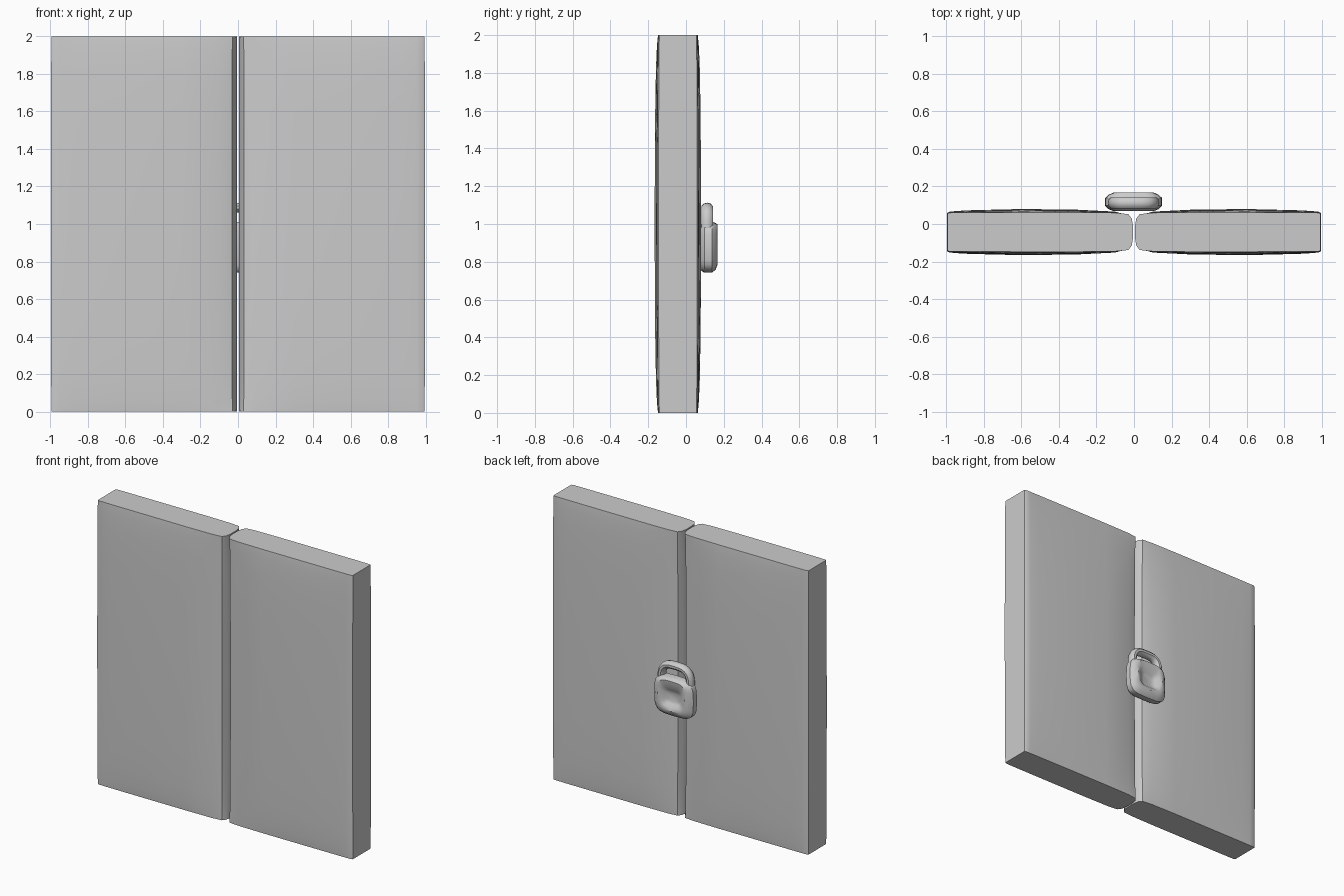
import bpy, bmesh, math

if "Cube" in bpy.data.objects:
    bpy.data.objects.remove(bpy.data.objects["Cube"])

YC = -0.043  # mid-plane of the doors


def loft(name, rings):
    """Skin closed rings of points and cap both ends."""
    bm = bmesh.new()
    loops = [[bm.verts.new(p) for p in ring] for ring in rings]
    n = len(loops[0])
    for a, b in zip(loops, loops[1:]):
        for i in range(n):
            j = (i + 1) % n
            bm.faces.new((a[i], a[j], b[j], b[i]))
    bm.faces.new(loops[0])
    bm.faces.new(loops[-1])
    bmesh.ops.recalc_face_normals(bm, faces=bm.faces)
    mesh = bpy.data.meshes.new(name)
    bm.to_mesh(mesh)
    bm.free()
    obj = bpy.data.objects.new(name, mesh)
    bpy.context.collection.objects.link(obj)
    smooth(obj)
    return obj


def smooth(obj):
    bpy.ops.object.select_all(action='DESELECT')
    obj.select_set(True)
    bpy.context.view_layer.objects.active = obj
    bpy.ops.object.shade_smooth_by_angle(angle=math.radians(35))


# Door leaf half-profiles: distance from the centre gap, half thickness
END = [(0.994, 0.098), (0.985, 0.103), (0.95, 0.104), (0.88, 0.105), (0.6, 0.106),
       (0.3, 0.106), (0.1, 0.103), (0.03, 0.095), (0.012, 0.07), (0.005, 0.03)]
MID = [(0.996, 0.102), (0.985, 0.108), (0.95, 0.112), (0.88, 0.116), (0.6, 0.123),
       (0.3, 0.119), (0.1, 0.109), (0.032, 0.088), (0.018, 0.055), (0.004, 0.02)]
LEVELS = [(0.0, -0.06), (0.012, 0.03), (0.06, 0.3), (0.18, 0.6), (0.4, 0.82), (0.7, 0.95), (1.0, 1.0)]
LEVELS += [(2 - z, b) for z, b in reversed(LEVELS[:-1])]


def door(name, side):
    rings = []
    for z, b in LEVELS:
        half = [(e[0] + (m[0] - e[0]) * b, e[1] + (m[1] - e[1]) * b) for e, m in zip(END, MID)]
        ring = [(side * x, YC + t, z) for x, t in half]
        ring += [(side * x, YC - t, z) for x, t in reversed(half)]
        rings.append(ring)
    return loft(name, rings)


door("left_door", -1)
door("right_door", 1)


# Padlock body: rounded-square rings stacked along y, ending in a dented face
def rounded_square(y, w, h, cz, n=24, power=0.5):
    ring = []
    for i in range(n):
        a = 2 * math.pi * i / n
        c, s = math.cos(a), math.sin(a)
        ring.append((-0.002 + w * math.copysign(abs(c) ** power, c), y,
                     cz + h * math.copysign(abs(s) ** power, s)))
    return ring


steps = [(0.068, 0.105, 0.095, 0.875), (0.08, 0.135, 0.122, 0.875), (0.098, 0.152, 0.135, 0.877),
         (0.138, 0.152, 0.135, 0.877), (0.157, 0.132, 0.123, 0.882), (0.168, 0.105, 0.105, 0.892),
         (0.162, 0.082, 0.07, 0.88), (0.145, 0.06, 0.048, 0.875), (0.137, 0.04, 0.03, 0.873)]
loft("padlock_body", [rounded_square(*s) for s in steps])

# Padlock shackle: tube swept along a flattened arch
SIDES, COUNT = 10, 17
rings = []
for k in range(COUNT):
    a = math.pi * k / (COUNT - 1)
    c, s = math.cos(a), math.sin(a)
    px = 0.112 * math.copysign(abs(c) ** 0.6, c)
    pz = 0.975 + 0.112 * abs(s) ** 0.7
    nx, nz = c, s
    rings.append([(-0.002 + px + 0.026 * math.cos(t) * nx,
                   0.112 + 0.032 * math.sin(t),
                   pz + 0.026 * math.cos(t) * nz)
                  for t in (2 * math.pi * j / SIDES for j in range(SIDES))])
loft("padlock_shackle", rings)
